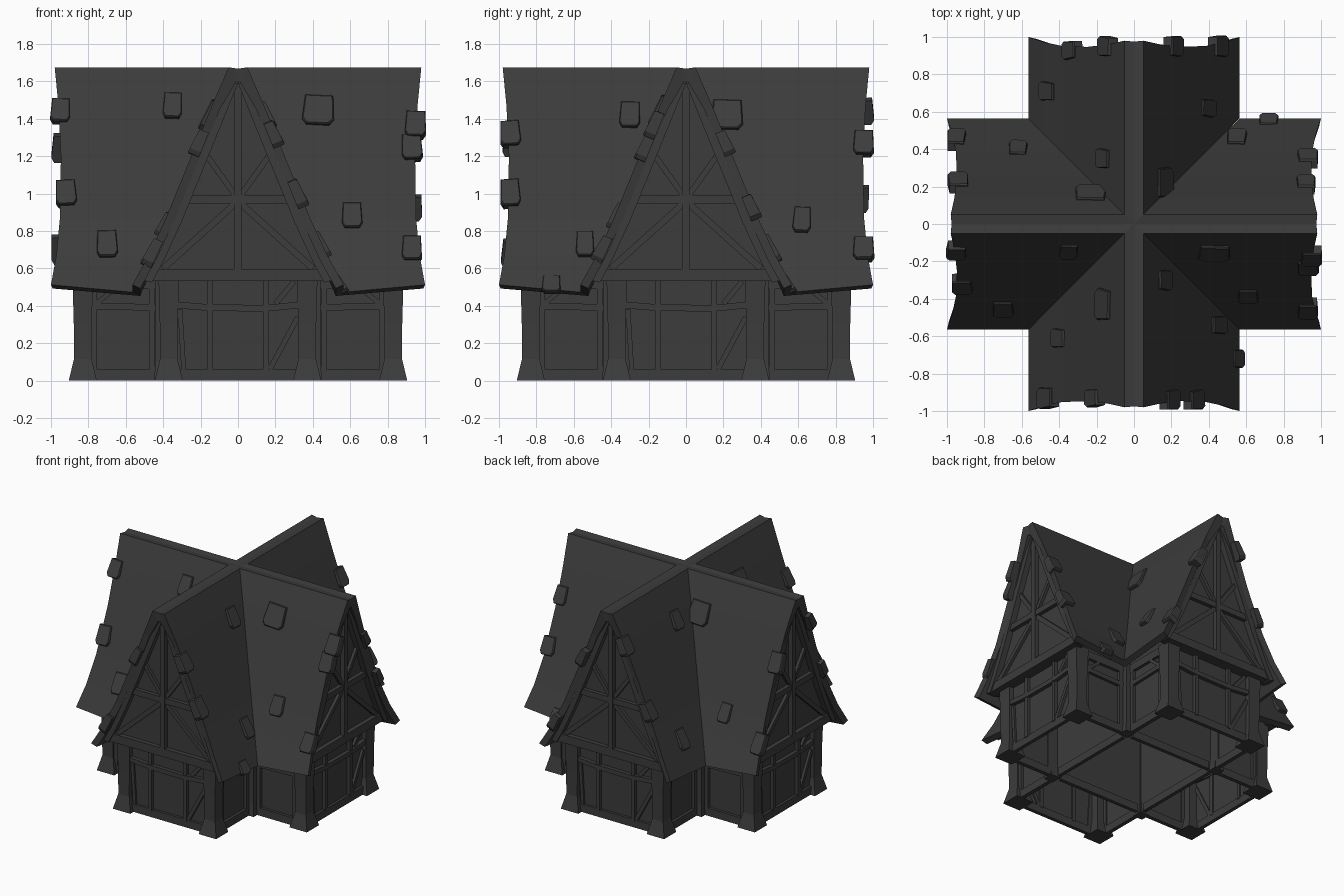
import bpy, bmesh, math, random
from mathutils import Vector, Matrix

if "Cube" in bpy.data.objects:
    bpy.data.objects.remove(bpy.data.objects["Cube"])

random.seed(4)
mat = bpy.data.materials.new("dark_grey")
mat.diffuse_color = (0.045, 0.045, 0.045, 1)
mat.use_nodes = True
mat.node_tree.nodes["Principled BSDF"].inputs["Base Color"].default_value = mat.diffuse_color
SIDES = ["front", "right", "back", "left"]
# roof cross-section (distance from ridge line, height, verge reach)
ROOF = [(0.0, 1.668, 0.975), (0.05, 1.675, 0.98), (0.14, 1.47, 0.96), (0.25, 1.2, 0.947),
        (0.385, 0.87, 0.952), (0.48, 0.665, 0.972), (0.565, 0.495, 1.0)]


def finish(name, bm, turns=range(4)):
    """Turn a bmesh into linked copies around z, one per arm."""
    bmesh.ops.remove_doubles(bm, verts=bm.verts, dist=0.0005)
    bmesh.ops.recalc_face_normals(bm, faces=bm.faces)
    me = bpy.data.meshes.new(name)
    bm.to_mesh(me)
    bm.free()
    me.materials.append(mat)
    for k in turns:
        ob = bpy.data.objects.new(name if len(turns) == 1 else f"{name}_{SIDES[k]}", me)
        ob.rotation_euler.z = k * math.pi / 2
        bpy.context.collection.objects.link(ob)


def quad(bm, *pts):
    bm.faces.new([bm.verts.new(p) for p in pts])


def loft(bm, rings):
    """Skin a list of equal rings and cap both ends."""
    vs = [[bm.verts.new(p) for p in r] for r in rings]
    n = len(vs[0])
    for a, b in zip(vs, vs[1:]):
        for i in range(n):
            bm.faces.new((a[i], a[(i + 1) % n], b[(i + 1) % n], b[i]))
    bm.faces.new(vs[0][::-1])
    bm.faces.new(vs[-1])


def beam(bm, p, q, width, normal, depth):
    """Timber from p to q, standing out along the normal."""
    p, q, n = Vector(p), Vector(q), Vector(normal)
    s = (q - p).cross(n).normalized() * width / 2
    d = n * depth
    loft(bm, [[e - s - d * 0.4, e + s - d * 0.4, e + s + d, e - s + d] for e in (p, q)])


# Roof: two slopes per arm, mitred at the valleys
def slope(bm, m):
    outer, inner = [], []
    last = len(ROOF) - 1
    for i, (w, z, e) in enumerate(ROOF):
        lift = 0.022 if i == last else 0
        outer.append((Vector((m * w, -w, z - lift)), Vector((m * w, -e, z + lift * 0.8))))
        wi = max(w - 0.042, 0)
        zi = z - (0.075 if i < 2 else 0.02)
        inner.append((Vector((m * wi, -wi, zi - lift)), Vector((m * wi, -e + 0.01, zi + lift * 0.8))))
    for i in range(last):
        o, o2, n, n2 = outer[i], outer[i + 1], inner[i], inner[i + 1]
        quad(bm, o[0], o[1], o2[1], o2[0])
        quad(bm, o[1], n[1], n2[1], o2[1])
        if i:
            quad(bm, n[0], n2[0], n2[1], n[1])
    quad(bm, outer[-1][0], outer[-1][1], inner[-1][1], inner[-1][0])


bm = bmesh.new()
for m in (1, -1):
    slope(bm, m)
finish("roof", bm)

# Barge rafters tucked under each verge
bm = bmesh.new()
for m in (1, -1):
    rings = []
    for u, z in [(0.035, 1.6)] + [(w - 0.04, z - 0.02) for w, z, e in ROOF[2:6]] + [(0.5, 0.535)]:
        a, b = m * u, m * max(u - 0.04, 0)
        rings.append([(a, -0.94, z), (a, -0.87, z), (b, -0.87, z - 0.01), (b, -0.94, z - 0.01)])
    loft(bm, rings)
finish("gable_rafters", bm)

# Wall panels: two open-bottomed boxes crossing, so walls run on through the middle
bm = bmesh.new()
W, E, G = 0.385, 0.845, 0.895
quad(bm, (-W, -E, 0), (W, -E, 0), (W, -E, 0.56), (-W, -E, 0.56))
quad(bm, (-W, -W, 0), (W, -W, 0), (W, -W, 0.6), (-W, -W, 0.6))
for m in (1, -1):
    quad(bm, (m * W, -E, 0), (m * W, -W, 0), (m * W, -W, 0.62), (m * W, -E, 0.62))
finish("wall_panels", bm)

# Gable panels, overhanging the walls and fitted to the roof profile
bm = bmesh.new()
edge = [(w - 0.025, z - 0.01) for w, z, e in ROOF[2:6]] + [(0.505, 0.54)]
quad(bm, *[(-u, -G, z) for u, z in reversed(edge)], (0, -G, 1.65), *[(u, -G, z) for u, z in edge])
finish("gable_panel", bm)


# Corner posts with flared feet, and slim posts in the inner corners
def post(bm, x, y, levels):
    loft(bm, [[(x - h, y - h, z), (x + h, y - h, z), (x + h, y + h, z), (x - h, y + h, z)]
              for z, h in levels])


bm = bmesh.new()
for m in (1, -1):
    post(bm, m * 0.37, -0.83, [(0, 0.075), (0.115, 0.047), (0.3, 0.048), (0.55, 0.055)])
post(bm, 0.41, -0.41, [(0, 0.04), (0.1, 0.03), (0.56, 0.03)])
finish("posts", bm)

# Lower timber framing on the end wall and both arm sides
F = (0, -1, 0)


def front(x0, z0, x1, z1, w=0.03, d=0.025, y=-E):
    beam(bm, (x0, y, z0), (x1, y, z1), w, F, d)


bm = bmesh.new()
front(-0.33, 0.03, 0.33, 0.03, 0.06, 0.02)
front(-0.35, 0.03, 0.35, 0.03, 0.06, 0.02, -W)
for a, b in [((-0.33, 0.405), (-0.15, 0.39)), ((-0.15, 0.39), (0.15, 0.387)), ((0.15, 0.387), (0.33, 0.405))]:
    front(*a, *b, 0.035, 0.03)
for x in (-0.15, 0.15):
    front(x, 0.05, x, 0.54)
front(0.32, 0.34, 0.17, 0.06, 0.028, 0.02)
front(0.30, 0.53, 0.2, 0.41, 0.028, 0.02)
front(-0.29, 0.05, -0.31, 0.38, 0.025, 0.015)
for m in (1, -1):
    def side(y0, z0, y1, z1, w=0.03, d=0.022):
        beam(bm, (m * W, y0, z0), (m * W, y1, z1), w, (m, 0, 0), d)
    side(-0.42, 0.03, -0.79, 0.03, 0.06)
    side(-0.42, 0.39, -0.79, 0.40, 0.035)
    side(-0.42, 0.52, -0.79, 0.52, 0.06)
    side(-0.46, 0.05, -0.46, 0.52)
    side(-0.77, 0.05, -0.77, 0.5)
    side(-0.66, 0.49, -0.76, 0.41, 0.025)
finish("wall_timbers", bm)

# Gable timbers: tie beam, king post, collar and braces
bm = bmesh.new()
beam(bm, (-0.485, -0.87, 0.565), (0.485, -0.87, 0.565), 0.065, F, 0.06)
front(0, 0.58, 0, 1.6, 0.04, 0.035, -G)
front(-0.29, 0.97, 0.29, 0.97, 0.045, 0.03, -G)
for m in (1, -1):
    front(0, 0.97, m * 0.2, 1.25, 0.03, 0.022, -G)
    front(0, 0.96, m * 0.4, 0.6, 0.035, 0.022, -G)
finish("gable_timbers", bm)

# Loose shingles scattered on the slopes: (x, y) seen from above
SPOTS = [(-.62, .40), (-.23, .16), (.55, .46), (.93, .36), (.92, .22), (-.95, .46), (-.94, .23),
         (-.35, -.14), (-.70, -.45), (.43, -.15), (.61, -.38), (-.95, -.15), (-.92, -.33),
         (.95, -.18), (.93, -.23), (.93, -.46), (-.46, .71), (.39, .62), (-.16, .35), (.16, .22),
         (-.34, .93), (-.15, .95), (.22, .95), (.46, .95), (-.16, -.43), (.16, -.30), (-.40, -.61),
         (.45, -.54), (-.47, -.93), (-.22, -.93), (.20, -.94), (.33, -.94), (.55, -.72), (.72, .55)]
WIDE = {(-.23, .16), (.43, -.15), (.16, .22), (-.16, -.43)}
HEX = [(-.44, -.5), (.44, -.5), (.5, .32), (.36, .5), (-.36, .5), (-.5, .32)]
bm = bmesh.new()
for x, yy in SPOTS:
    along_x = abs(x) > abs(yy)
    if abs(abs(x) - abs(yy)) > 0.1 and 0.54 < min(abs(x), abs(yy)) < 0.6:
        along_x = abs(x) > abs(yy)
    u = abs(yy) if along_x else abs(x)
    U = Vector((0, math.copysign(1, yy), 0)) if along_x else Vector((math.copysign(1, x), 0, 0))
    for (w0, z0, _), (w1, z1, _) in zip(ROOF[1:], ROOF[2:]):
        if u <= w1:
            break
    z = z0 + (z1 - z0) * (u - w0) / (w1 - w0)
    D = (U * (w1 - w0) + Vector((0, 0, z1 - z0))).normalized()
    N = Vector((0, 0, 1)).cross(U).cross(D)
    N = N if N.z > 0 else -N
    D = Matrix.Rotation(random.uniform(-.06, .06), 3, N) @ D
    S = N.cross(D)
    verge = max(abs(x), abs(yy)) > 0.9
    wide = 0.17 if (x, yy) in WIDE else random.uniform(0.095, 0.115)
    long = 0.17 if (x, yy) in WIDE else random.uniform(0.13, 0.16)
    if u > 0.53:
        long, z = 0.1, z - 0.01
    c = Vector((x, yy, z))
    base = -0.04 if verge else -0.015
    loft(bm, [[c + S * a * wide * k + D * b * long * k + N * (h + (b + .5) * 0.012 * (h > 0))
               for a, b in HEX] for h, k in ((base, 1), (0.006, 1), (0.013, 0.93))])
finish("loose_shingles", bm, [0])
